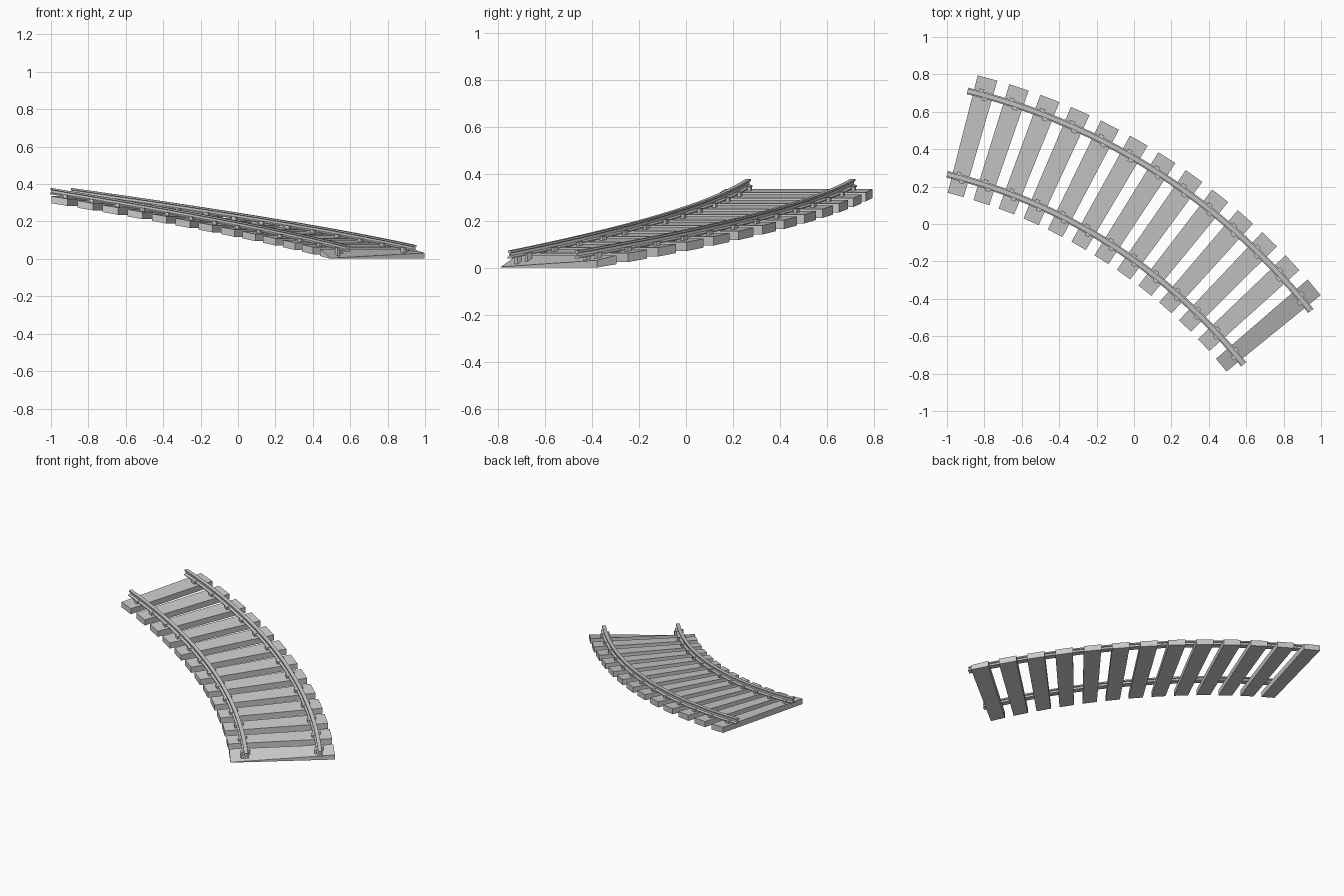
import bpy, bmesh
from math import radians, cos, sin

if "Cube" in bpy.data.objects:
    bpy.data.objects.remove(bpy.data.objects["Cube"])

CX, CY = -1.695, -2.565           # centre of the curve
STEP, N = 2.9, 13                 # degrees per sleeper, sleeper count
A0 = 74.75                        # angle of the top sleeper
R_IN, R_OUT = 2.915, 3.374        # rail radii


def place(r, i, h):
    """Point at radius r, sleeper position i (may be fractional), height h above the sloping bed."""
    a = radians(A0 - STEP * i)
    return (CX + r * cos(a), CY + r * sin(a), max(0.0, 0.290 - 0.0235 * i + h))


def finish(bm, name):
    bmesh.ops.recalc_face_normals(bm, faces=bm.faces)
    me = bpy.data.meshes.new(name)
    bm.to_mesh(me)
    bm.free()
    ob = bpy.data.objects.new(name, me)
    bpy.context.collection.objects.link(ob)
    return ob


def sweep(name, profile, stations):
    """Sweep a closed (radius, height) profile along the sloping curve."""
    bm = bmesh.new()
    rings = [[bm.verts.new(place(r, i, h)) for r, h in profile] for i in stations]
    n = len(profile)
    for a, b in zip(rings, rings[1:]):
        for k in range(n):
            bm.faces.new((a[k], a[(k + 1) % n], b[(k + 1) % n], b[k]))
    bm.faces.new(rings[0])
    bm.faces.new(rings[-1])
    return finish(bm, name)


def block(name, r0, r1, i0, i1, h0, h1):
    return sweep(name, [(r0, h0), (r1, h0), (r1, h1), (r0, h1)], [i0, i1])


# sleepers, slightly wedge-shaped because they follow the curve
for i in range(N):
    ob = block(f"sleeper_{i + 1}", 2.820, 3.468, i - 0.31, i + 0.31, 0, 0.038)
    if i == N - 1:                # lowest sleeper is worn down to the ground on its front edge
        ob.data.vertices[7].co.z = 0.004
        ob.data.vertices[6].co.z = 0.032

# I-section rails
half = [(0.018, 0.044), (0.018, 0.049), (0.005, 0.054), (0.005, 0.066),
        (0.012, 0.069), (0.012, 0.077)]
stations = [-0.5 + N * k / 39 for k in range(40)]
for side, R in (("inner", R_IN), ("outer", R_OUT)):
    profile = [(R + x, h) for x, h in half] + [(R - x, h) for x, h in reversed(half)]
    sweep(f"{side}_rail", profile, stations)
    # staggered clips on both sides of the rail
    for i in range(N):
        for s, word in ((-1, "near"), (1, "far")):
            c, j = R + s * 0.020, i - s * 0.08
            block(f"{side}_rail_{word}_clip_{i + 1}", c - 0.009, c + 0.009,
                  j - 0.08, j + 0.08, 0.012, 0.055)
